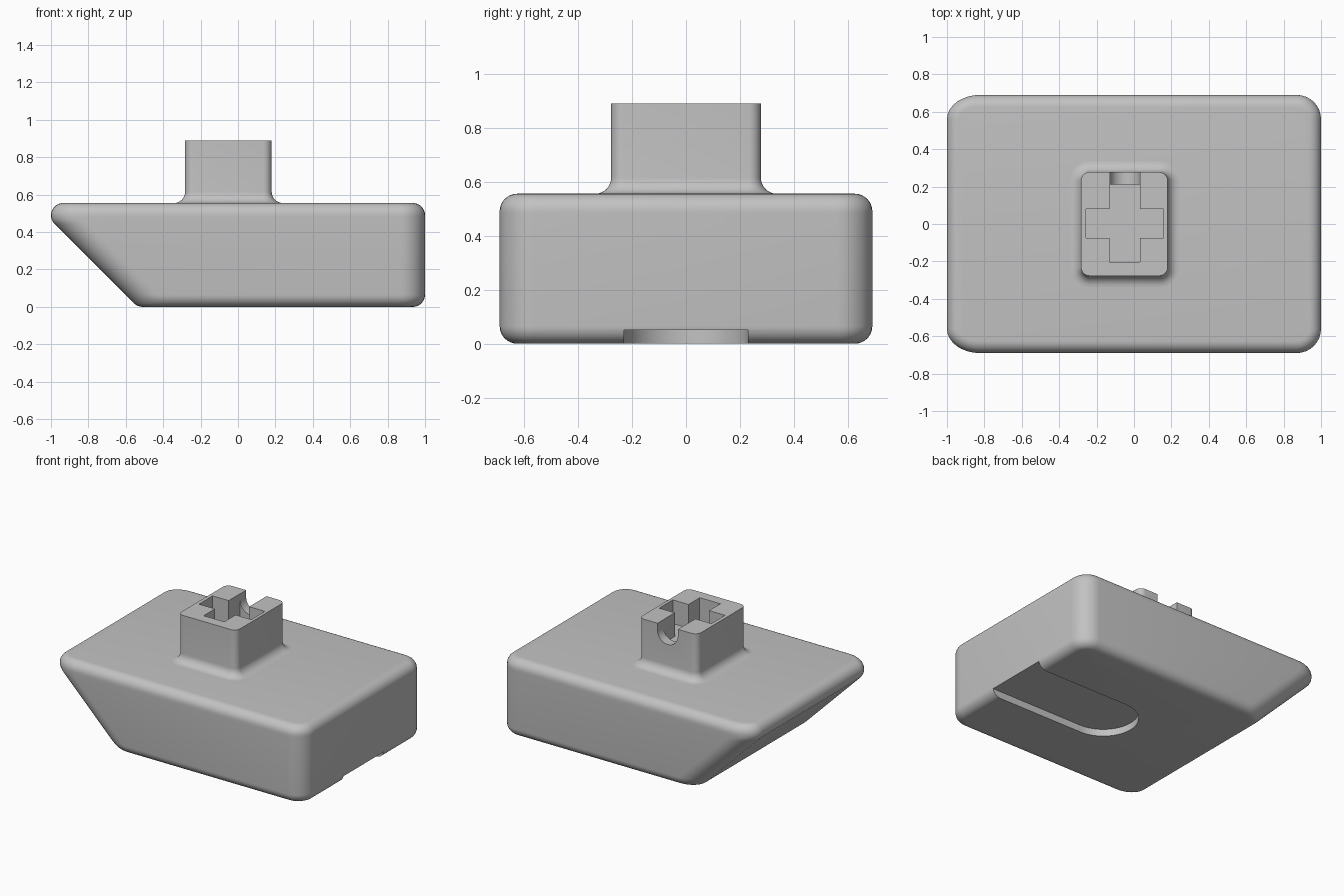
import bpy, bmesh
from math import sin, cos, pi, sqrt, radians
from mathutils import Vector

cube = bpy.data.objects.get("Cube")
if cube:
    bpy.data.objects.remove(cube, do_unlink=True)

grey = bpy.data.materials.new("light_grey")
grey.use_nodes = True
grey.diffuse_color = (0.54, 0.54, 0.54, 1)
grey.node_tree.nodes["Principled BSDF"].inputs["Base Color"].default_value = (0.54, 0.54, 0.54, 1)

STEPS = 8  # segments per quarter round


def ring(x0, x1, half_y, z, rx0, rx1, ry):
    """Horizontal rounded rectangle with elliptical corners."""
    corners = [(x1 - rx1, half_y - ry, rx1), (x0 + rx0, half_y - ry, rx0),
               (x0 + rx0, ry - half_y, rx0), (x1 - rx1, ry - half_y, rx1)]
    points = []
    for quarter, (cx, cy, rx) in enumerate(corners):
        for i in range(STEPS + 1):
            a = (quarter + i / STEPS) * pi / 2
            points.append(Vector((cx + rx * cos(a), cy + ry * sin(a), z)))
    return points


def loft(name, rings):
    """Closed solid through rings with equal point counts."""
    bm = bmesh.new()
    loops = [[bm.verts.new(p) for p in r] for r in rings]
    for low, high in zip(loops, loops[1:]):
        n = len(low)
        for i in range(n):
            j = (i + 1) % n
            bm.faces.new((low[i], low[j], high[j], high[i]))
    bm.faces.new(loops[0][::-1])
    bm.faces.new(loops[-1])
    bmesh.ops.recalc_face_normals(bm, faces=bm.faces)
    mesh = bpy.data.meshes.new(name)
    bm.to_mesh(mesh)
    bm.free()
    mesh.materials.append(grey)
    obj = bpy.data.objects.new(name, mesh)
    bpy.context.collection.objects.link(obj)
    return obj


def prism(name, points, offset):
    base = [Vector(p) for p in points]
    return loft(name, [base, [p + Vector(offset) for p in base]])


def select(obj):
    bpy.ops.object.select_all(action='DESELECT')
    obj.select_set(True)
    bpy.context.view_layer.objects.active = obj


def cut(obj, cutter):
    cutter.hide_render = True
    mod = obj.modifiers.new("cut", 'BOOLEAN')
    mod.operation = 'DIFFERENCE'
    mod.solver = 'EXACT'
    mod.object = cutter
    select(obj)
    bpy.ops.object.modifier_apply(modifier=mod.name)
    bpy.data.objects.remove(cutter, do_unlink=True)


# Body: rounded block whose -x end slopes inwards towards the bottom
TOP, R, HALF_Y, CORNER = 0.555, 0.065, 0.69, 0.13
SLOPE = TOP - 1 - R * sqrt(2)      # x + z along the sloped end


def left_x(z):
    if z > TOP - R - R * sin(pi / 4):
        return R - 1 - sqrt(max(0, R * R - (z - TOP + R) ** 2))
    if z < R - R * sin(pi / 4):
        return SLOPE + R * (sqrt(2) - 1) - sqrt(max(0, R * R - (z - R) ** 2))
    return SLOPE - z


def inset(z):
    d = max(R - z, z - TOP + R, 0)
    return R - sqrt(max(0, R * R - d * d))


arc = [R - R * cos(i / STEPS * pi / 2) for i in range(STEPS + 1)]
under_tip = [TOP - R - R * sin(i * pi / 16) for i in (4, 3, 2, 1)]
levels = arc + under_tip + [TOP - z for z in reversed(arc)]
rings = []
for z in levels:
    d = inset(z)
    r = CORNER - d
    rings.append(ring(left_x(z), 1 - d, HALF_Y - d, z, r * 1.35, r, r))
body = loft("body", rings)

# Shallow round-ended slot in the underside, open at the +x end
slot_r, slot_x = 0.23, 0.26
slot = [(1.2, slot_r, -0.1)]
for i in range(25):
    a = pi / 2 + pi * i / 24
    slot.append((slot_x + slot_r * cos(a), slot_r * sin(a), -0.1))
slot.append((1.2, -slot_r, -0.1))
cut(body, prism("slot_cutter", slot, (0, 0, 0.15)))

# Stem with a flared fillet at its foot
FLARE, STEM_TOP = 0.06, 0.89
profile = [(FLARE, TOP - 0.01)]
for i in range(STEPS + 1):
    a = i / STEPS * pi / 2
    profile.append((FLARE * (1 - sin(a)), TOP + FLARE * (1 - cos(a))))
profile.append((0, STEM_TOP))
rings = []
for d, z in profile:
    r = 0.045 + d
    rings.append(ring(-0.283 - d, 0.18 + d, 0.277 + d, z, r, r, r))
stem = loft("stem", rings)

# Cross-shaped socket in the stem
FLOOR = 0.72
ax0, ax1, ay0, ay1 = -0.13, 0.033, -0.203, 0.21
bx0, bx1, by0, by1 = -0.257, 0.157, -0.075, 0.08
cross = [(ax0, ay0), (ax1, ay0), (ax1, by0), (bx1, by0), (bx1, by1), (ax1, by1),
         (ax1, ay1), (ax0, ay1), (ax0, by1), (bx0, by1), (bx0, by0), (ax0, by0)]
cut(stem, prism("socket_cutter", [(x, y, FLOOR) for x, y in cross], (0, 0, 0.4)))

# Round-bottomed notch through the back wall of the stem
mid, nr, nz = (ax0 + ax1) / 2, (ax1 - ax0) / 2 - 0.0005, 0.84
notch = [(mid + nr, 0.15, 1.1), (mid - nr, 0.15, 1.1)]
for i in range(17):
    a = pi + pi * i / 16
    notch.append((mid + nr * cos(a), 0.15, nz + nr * sin(a)))
cut(stem, prism("notch_cutter", notch, (0, 0.3, 0)))

for obj in (body, stem):
    select(obj)
    bpy.ops.object.shade_smooth_by_angle(angle=radians(30))
